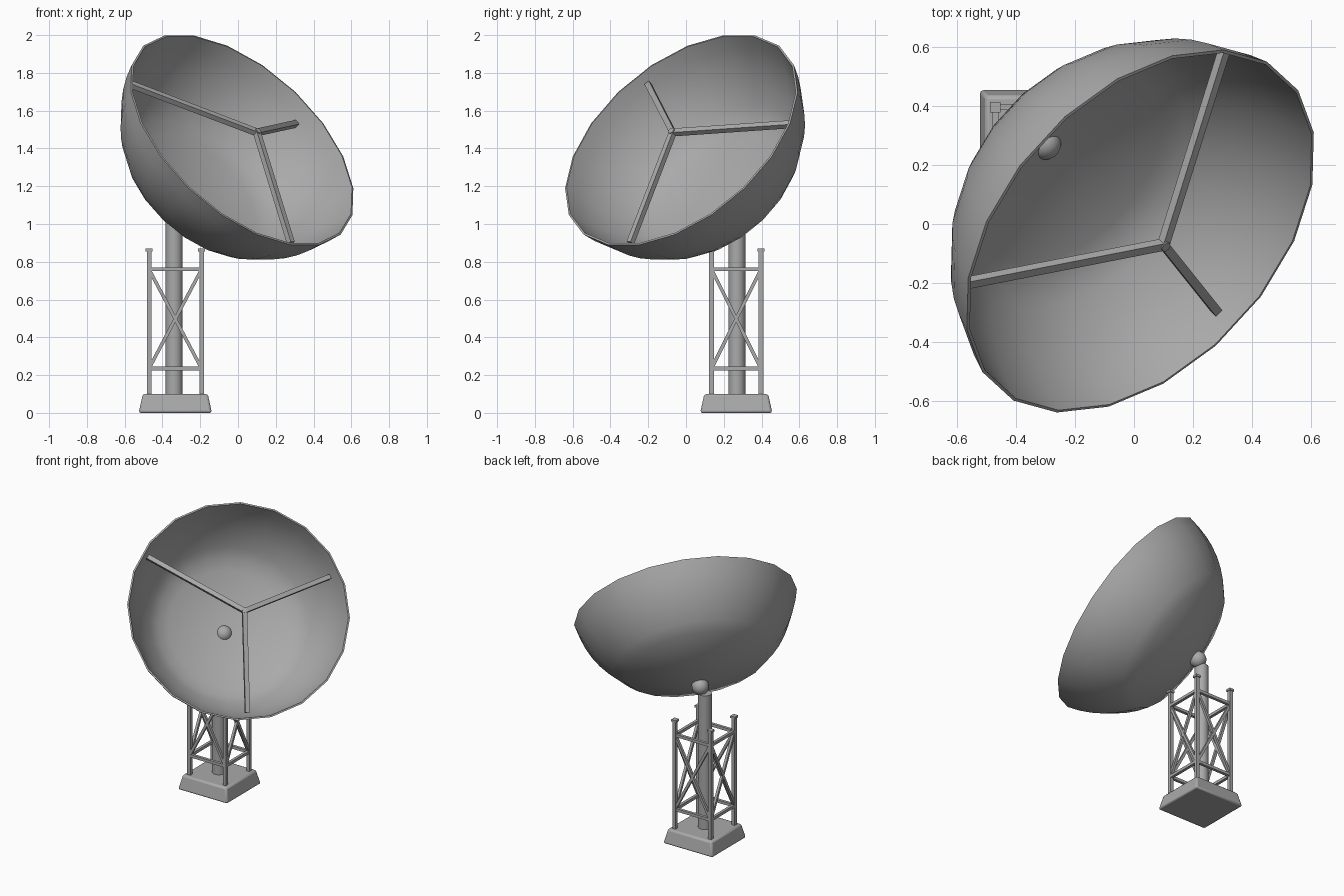
import bpy, bmesh, math
from mathutils import Vector, Matrix

if "Cube" in bpy.data.objects:
    bpy.data.objects.remove(bpy.data.objects["Cube"])

AXIS = Vector((0.571, -0.524, 0.632)).normalized()   # dish pointing direction
RIM = Vector((0.022, -0.025, 1.445))                 # rim centre
TX, TY = -0.332, 0.266                               # tower centre

GREY = bpy.data.materials.new("dark_grey")
GREY.diffuse_color = (0.4, 0.4, 0.4, 1)
GREY.use_nodes = True
GREY.node_tree.nodes["Principled BSDF"].inputs["Base Color"].default_value = GREY.diffuse_color


def finish(name, bm, smooth=None, bevel=0.0):
    bmesh.ops.recalc_face_normals(bm, faces=bm.faces)
    me = bpy.data.meshes.new(name)
    bm.to_mesh(me)
    bm.free()
    me.materials.append(GREY)
    ob = bpy.data.objects.new(name, me)
    bpy.context.collection.objects.link(ob)
    if bevel:
        mod = ob.modifiers.new("bevel", 'BEVEL')
        mod.width = bevel
        mod.segments = 2
    if smooth:
        bpy.ops.object.select_all(action='DESELECT')
        ob.select_set(True)
        bpy.context.view_layer.objects.active = ob
        bpy.ops.object.shade_smooth_by_angle(angle=math.radians(smooth))
    return ob


def bar(name, a, b, half, sides=4, up=(0, 0, 1)):
    """Square (4 sides) or round bar between two points; up sets the roll."""
    a, b = Vector(a), Vector(b)
    z = (b - a).normalized()
    x = Vector(up).cross(z)
    if x.length < 0.01:
        x = Vector((1, 0, 0))
    x.normalize()
    m = Matrix((x, z.cross(x), z)).transposed().to_4x4()
    m.translation = (a + b) / 2
    r = half
    if sides == 4:
        m = m @ Matrix.Rotation(math.pi / 4, 4, 'Z')
        r = half * math.sqrt(2)
    bm = bmesh.new()
    bmesh.ops.create_cone(bm, cap_ends=True, segments=sides, radius1=r, radius2=r,
                          depth=(b - a).length, matrix=m)
    # avoid any dependence on the primitive's start angle for square bars
    return finish(name, bm, None if sides == 4 else 50)


def lathe(name, profile, n, matrix, smooth):
    """Revolve a (radius, height) profile around local Z, flat edge at the top."""
    bm = bmesh.new()
    rings = []
    for r, z in profile:
        if r == 0:
            rings.append([bm.verts.new(matrix @ Vector((0, 0, z)))] * n)
        else:
            angles = [2 * math.pi * (i + 0.5) / n for i in range(n)]
            rings.append([bm.verts.new(matrix @ Vector((r * math.sin(t), r * math.cos(t), z)))
                          for t in angles])
    for p, q in zip(rings, rings[1:]):
        for i in range(n):
            j = (i + 1) % n
            bm.faces.new(list(dict.fromkeys((p[i], p[j], q[j], q[i]))))
    return finish(name, bm, smooth)


# Dish: spherical bowl with a shallow conical bottom, double walled
dish_m = Matrix.Translation(RIM) @ AXIS.to_track_quat('Z', 'Y').to_matrix().to_4x4()
R, OFF = 0.743, 0.166


def bowl(radius, start, end, steps):
    pts = []
    for k in range(steps + 1):
        t = math.radians(start + (end - start) * k / steps)
        pts.append((radius * math.sin(t), OFF - radius * math.cos(t)))
    return pts


outer = [(0, -0.567)] + bowl(R, 39, 77, 6)
inner = bowl(R - 0.011, 77, 39, 6) + [(0.385, -0.427), (0, -0.556)]
lathe("dish", outer + inner, 20, dish_m, 30)

# Ball joint at the back of the dish
bm = bmesh.new()
bmesh.ops.create_uvsphere(bm, u_segments=16, v_segments=10, radius=0.056,
                          matrix=dish_m @ Matrix.Translation((0, 0, -0.57)))
finish("ball_joint", bm, 60)

# Feed struts meeting in front of the dish
hub = Vector((0.1, -0.07, 1.485))
for i, end in enumerate([(-0.565, -0.2, 1.738), (0.28, -0.295, 0.9), (0.305, 0.585, 1.53)]):
    bar(f"feed_strut_{i}", hub, end, 0.015, up=AXIS)
bar("feed_hub", hub - AXIS * 0.018, hub + AXIS * 0.017, 0.018, 8)

# Foundation block with sloped sides
bm = bmesh.new()
bmesh.ops.create_cube(bm, size=1)
for v in bm.verts:
    h = (0.194, 0.191) if v.co.z < 0 else (0.172, 0.169)
    v.co = (TX + math.copysign(h[0], v.co.x), TY + math.copysign(h[1], v.co.y),
            0.1 if v.co.z > 0 else 0)
finish("foundation", bm, 30, 0.012)

# Central pole
bar("pole", (-0.338, 0.27, 0.09), (-0.338, 0.27, 1.045), 0.045, 16)

# Lattice tower: legs with caps, rails and crossed braces
HX, HY, LOW, HIGH = 0.139, 0.131, 0.235, 0.76
corners = [(TX + sx * HX, TY + sy * HY) for sx, sy in ((-1, -1), (1, -1), (1, 1), (-1, 1))]
for i, (x, y) in enumerate(corners):
    bar(f"leg_{i}", (x, y, 0.09), (x, y, 0.86), 0.012)
    bar(f"leg_cap_{i}", (x, y, 0.855), (x, y, 0.87), 0.018)
    x2, y2 = corners[(i + 1) % 4]
    for label, za, zb, r in (("low_rail", LOW, LOW, 0.01), ("high_rail", HIGH, HIGH, 0.01),
                             ("brace_up", LOW, HIGH, 0.009), ("brace_down", HIGH, LOW, 0.009)):
        bar(f"{label}_{i}", (x, y, za), (x2, y2, zb), r)
